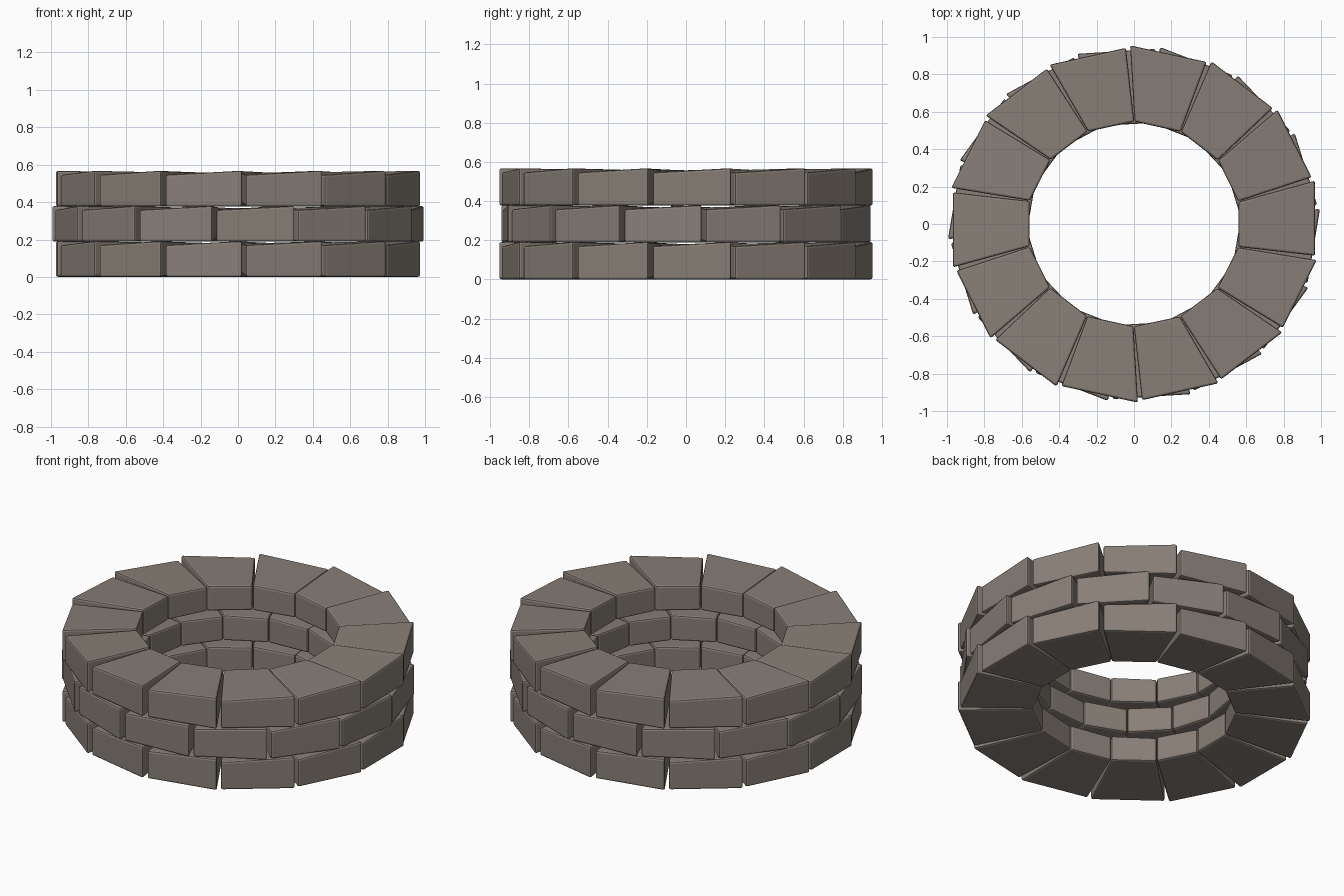
import bpy, bmesh, math

if "Cube" in bpy.data.objects:
    bpy.data.objects.remove(bpy.data.objects["Cube"])

# One stone colour for the whole ring
stone = bpy.data.materials.new("warm grey stone")
stone.diffuse_color = (0.245, 0.211, 0.183, 1)
stone.use_nodes = True
stone.node_tree.nodes["Principled BSDF"].inputs["Base Color"].default_value = stone.diffuse_color

N = 14
STEP = 2 * math.pi / N
Y_SQUASH = 0.957


def point(radius, angle, z):
    return (radius * math.cos(angle), Y_SQUASH * radius * math.sin(angle), z)


def add_block(bm, joint, z):
    """Wedge stone: outer end kicks up and out, underside rises inward."""
    a0 = joint + math.radians(1.0)            # outer start
    a1 = joint + STEP - math.radians(0.3)     # outer end
    b0 = joint - math.radians(1.6)            # inner start
    b1 = b0 + STEP - math.radians(0.2)        # inner end
    low = [point(0.985, a0, z), point(0.998, a1, z),
           point(0.572, b1, z + 0.03), point(0.572, b0, z + 0.03)]
    top = [point(0.985, a0, z + 0.17), point(0.998, a1, z + 0.192),
           point(0.572, b1, z + 0.184), point(0.572, b0, z + 0.178)]
    lo = [bm.verts.new(p) for p in low]
    hi = [bm.verts.new(p) for p in top]
    bm.faces.new(lo[::-1])
    bm.faces.new(hi)
    for i in range(4):
        j = (i + 1) % 4
        bm.faces.new((lo[i], lo[j], hi[j], hi[i]))


def add_course(name, first_joint, z):
    bm = bmesh.new()
    for k in range(N):
        add_block(bm, math.radians(first_joint) + k * STEP, z)
    bmesh.ops.recalc_face_normals(bm, faces=bm.faces)
    # worn stone edges
    bmesh.ops.bevel(bm, geom=bm.edges[:], offset=0.011, segments=2,
                    profile=0.5, affect='EDGES')
    mesh = bpy.data.meshes.new(name)
    bm.to_mesh(mesh)
    bm.free()
    mesh.materials.append(stone)
    obj = bpy.data.objects.new(name, mesh)
    bpy.context.collection.objects.link(obj)


# Three courses, the middle one staggered like brickwork
add_course("bottom_stone_course", 91.5, 0.0)
add_course("middle_stone_course", 82.3, 0.188)
add_course("top_stone_course", 91.5, 0.376)
